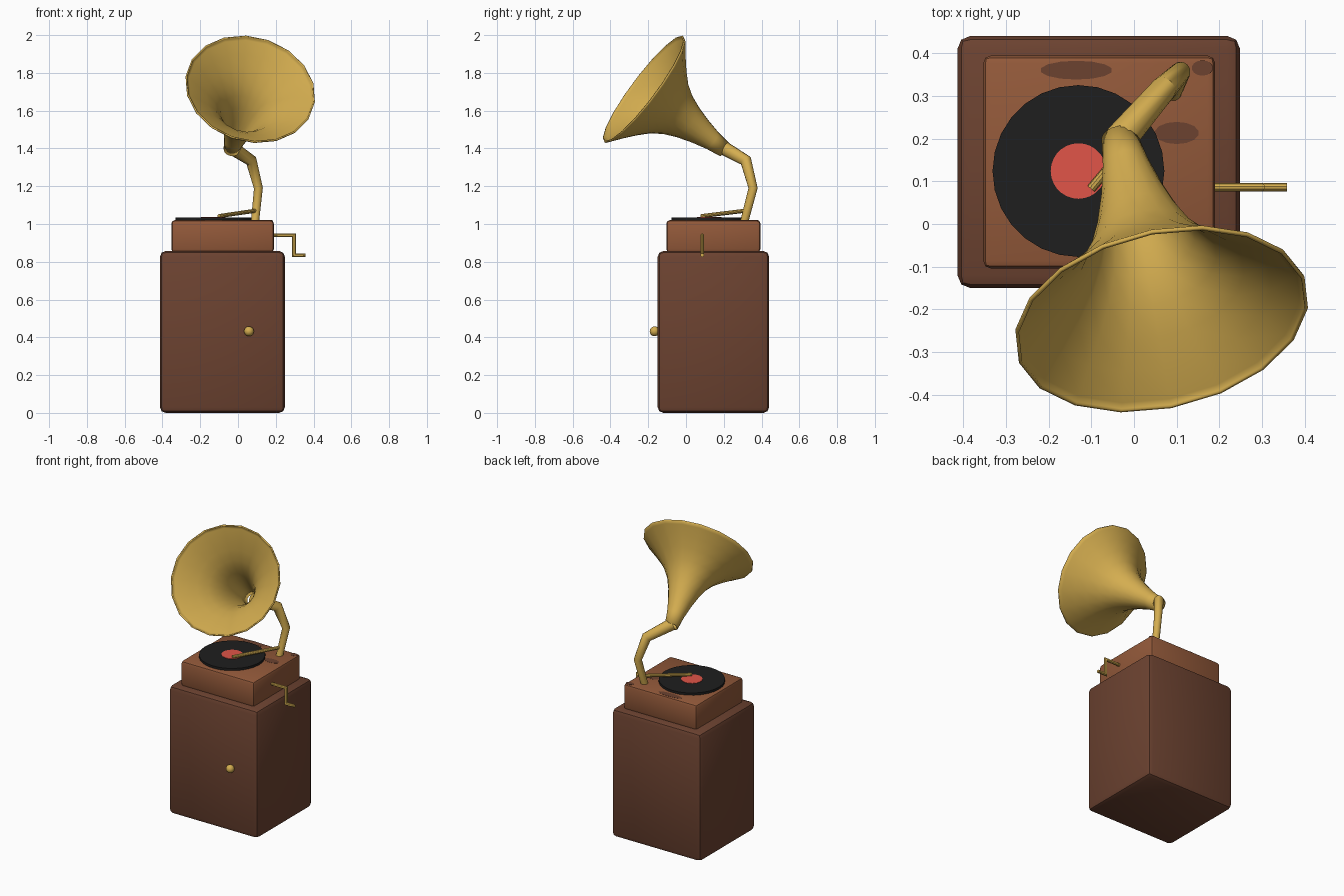
import bpy, bmesh, math
from mathutils import Vector, Matrix

if "Cube" in bpy.data.objects:
    bpy.data.objects.remove(bpy.data.objects["Cube"], do_unlink=True)


def material(name, rgb):
    m = bpy.data.materials.new(name)
    m.use_nodes = True
    m.diffuse_color = (*rgb, 1)
    m.node_tree.nodes["Principled BSDF"].inputs["Base Color"].default_value = (*rgb, 1)
    return m


dark_wood = material("dark wood", (0.15, 0.055, 0.03))
light_wood = material("light wood", (0.29, 0.1, 0.042))
brass = material("brass", (0.66, 0.42, 0.08))
black = material("record black", (0.013, 0.013, 0.013))
red = material("label red", (0.75, 0.09, 0.065))


def finish(name, bm, mat, angle=35):
    bmesh.ops.recalc_face_normals(bm, faces=bm.faces)
    mesh = bpy.data.meshes.new(name)
    bm.to_mesh(mesh)
    bm.free()
    mesh.materials.append(mat)
    ob = bpy.data.objects.new(name, mesh)
    bpy.context.collection.objects.link(ob)
    bpy.ops.object.select_all(action="DESELECT")
    ob.select_set(True)
    bpy.context.view_layer.objects.active = ob
    bpy.ops.object.shade_smooth_by_angle(angle=math.radians(angle))
    return ob


def box(name, low, high, bevel, mat):
    low, high = Vector(low), Vector(high)
    bm = bmesh.new()
    bmesh.ops.create_cube(bm, size=1, matrix=Matrix.Translation((low + high) / 2)
                          @ Matrix.Diagonal((*(high - low), 1)))
    bmesh.ops.bevel(bm, geom=bm.edges[:], offset=bevel, segments=2, profile=0.5, affect="EDGES")
    return finish(name, bm, mat, 25)


def disc(name, x, y, z, rx, ry, depth, mat, sides=28):
    bm = bmesh.new()
    bmesh.ops.create_cone(bm, cap_ends=True, segments=sides, radius1=1, radius2=1, depth=depth,
                          matrix=Matrix.Translation((x, y, z + depth / 2))
                          @ Matrix.Diagonal((rx, ry, 1, 1)))
    return finish(name, bm, mat)


def tube(name, points, radii, sides, mat, capped=True, angle=35):
    """Sweep a round section along a path, with mitred joints."""
    pts = [Vector(p) for p in points]
    dirs = [(b - a).normalized() for a, b in zip(pts, pts[1:])]
    side = dirs[0].orthogonal().normalized()
    section = [Matrix.Rotation(math.tau * i / sides, 3, dirs[0]) @ side for i in range(sides)]
    bm = bmesh.new()
    rings = []
    for i, (p, r) in enumerate(zip(pts, radii)):
        d_in, d_out = dirs[max(i - 1, 0)], dirs[min(i, len(dirs) - 1)]
        n = d_in + d_out
        rings.append([bm.verts.new(p + r * (o - d_in * (o.dot(n) / d_in.dot(n)))) for o in section])
        turn = d_in.rotation_difference(d_out)
        section = [turn @ o for o in section]
    for a, b in zip(rings, rings[1:]):
        for k in range(sides):
            j = (k + 1) % sides
            bm.faces.new((a[k], a[j], b[j], b[k]))
    if capped:
        bm.faces.new(rings[0])
        bm.faces.new(rings[-1])
    return finish(name, bm, mat, angle)


# Wooden cabinet and turntable box
box("cabinet", (-0.413, -0.15, 0), (0.248, 0.44, 0.857), 0.03, dark_wood)
box("turntable_box", (-0.353, -0.104, 0.85), (0.19, 0.394, 1.02), 0.018, light_wood)

# Dark worn patches on the box top
for i, (x, y, rx, ry) in enumerate([(-0.135, 0.36, 0.085, 0.022), (0.1, 0.213, 0.052, 0.026),
                                    (0.16, 0.365, 0.025, 0.018)]):
    disc(f"worn_patch_{i + 1}", x, y, 1.0195, rx, ry, 0.0015, dark_wood, 14)

# Record and label
disc("record", -0.13, 0.124, 1.018, 0.201, 0.201, 0.017, black)
disc("record_label", -0.13, 0.124, 1.034, 0.065, 0.065, 0.003, red)

# Door knob
bm = bmesh.new()
bmesh.ops.create_uvsphere(bm, u_segments=16, v_segments=10, radius=0.026,
                          matrix=Matrix.Translation((0.058, -0.166, 0.432)))
finish("door_knob", bm, brass, 60)

# Side crank
tube("crank", [(0.18, 0.086, 0.94), (0.297, 0.086, 0.94), (0.297, 0.086, 0.835), (0.358, 0.086, 0.835)],
     [0.01] * 4, 10, brass)

# Needle arm and horn support
tube("needle_arm", [(-0.1, 0.083, 1.042), (0.09, 0.31, 1.07)], [0.011, 0.011], 10, brass)
tube("horn_support", [(0.09, 0.308, 1.01), (0.108, 0.355, 1.19), (0.07, 0.317, 1.335), (-0.035, 0.195, 1.405)],
     [0.022, 0.024, 0.03, 0.038], 12, brass)

# Flared horn
throat, mouth = Vector((-0.035, 0.205, 1.393)), Vector((0.065, -0.225, 1.715))
profile = [(0, 0.042), (0.15, 0.054), (0.3, 0.073), (0.45, 0.098), (0.58, 0.128), (0.69, 0.168),
           (0.79, 0.222), (0.88, 0.278), (0.965, 0.335), (0.985, 0.349), (1, 0.35)]
horn = tube("horn", [throat.lerp(mouth, t) for t, r in profile], [r for t, r in profile],
            18, brass, capped=False, angle=60)
wall = horn.modifiers.new("wall", "SOLIDIFY")
wall.thickness = 0.008
wall.offset = -1
